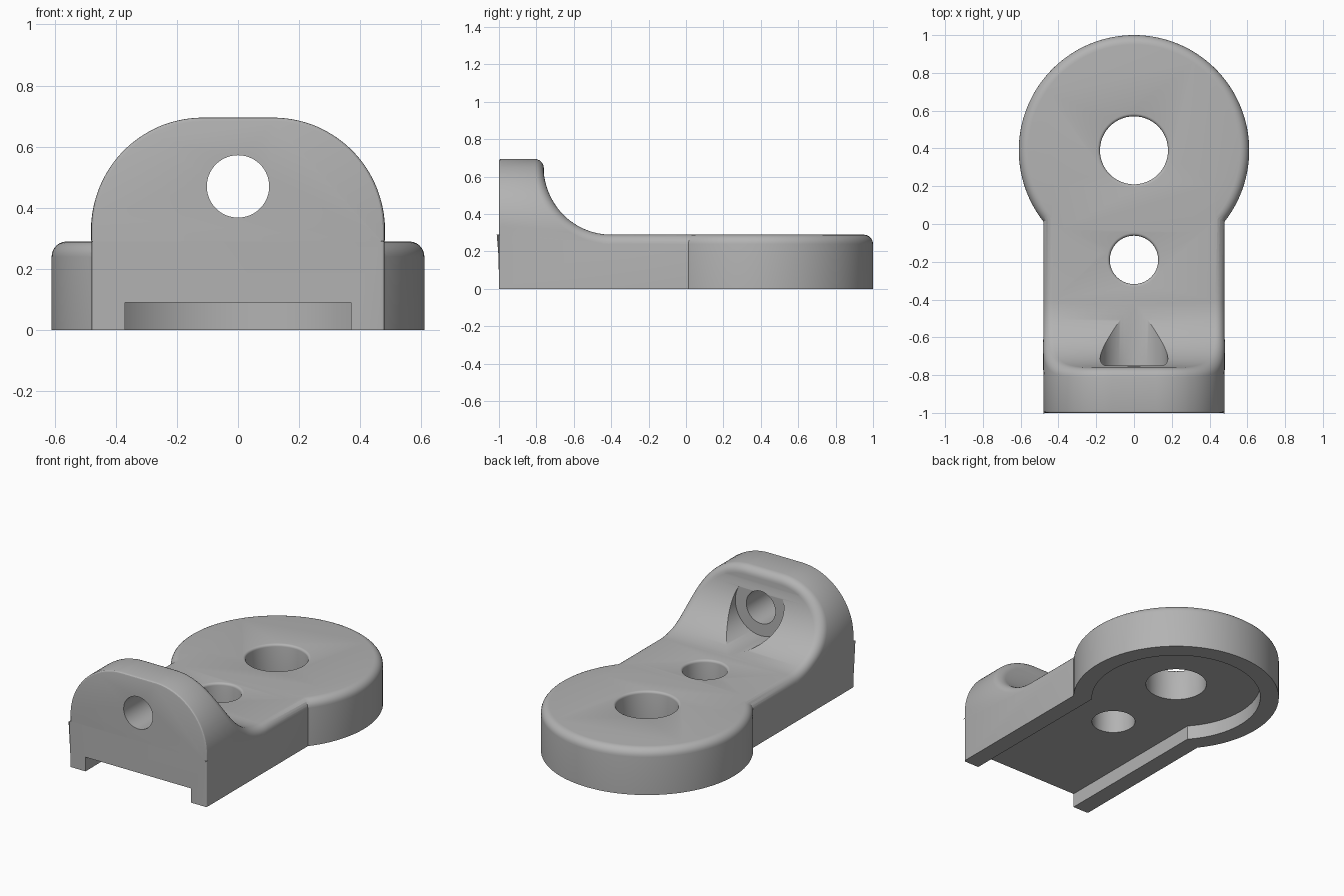
import bpy, bmesh
from math import sin, cos, pi, asin, sqrt
from mathutils import Matrix

old = bpy.data.objects.get("Cube")
if old:
    bpy.data.objects.remove(old)

# Material
grey = bpy.data.materials.new("plain_grey")
grey.use_nodes = True
colour = (0.45, 0.45, 0.45, 1)
grey.diffuse_color = colour
grey.node_tree.nodes["Principled BSDF"].inputs["Base Color"].default_value = colour

# Main dimensions
PLATE, HALF, FILLET = 0.29, 0.48, 0.05
SWEEP, SWEEP_Y = 0.36, -0.4          # concave sweep behind the lug
ARCH, ARCH_X, ARCH_Z = 0.365, 0.115, 0.33
DISC_Y, DISC_R = 0.39, 0.61


def finish(name, bm):
    bmesh.ops.recalc_face_normals(bm, faces=bm.faces)
    mesh = bpy.data.meshes.new(name)
    bm.to_mesh(mesh)
    bm.free()
    mesh.materials.append(grey)
    obj = bpy.data.objects.new(name, mesh)
    bpy.context.collection.objects.link(obj)
    return obj


def lathe(name, profile, matrix, steps=96):
    """Closed solid of revolution from (radius, height) points."""
    bm = bmesh.new()
    rings = [[bm.verts.new((r * cos(2 * pi * k / steps), r * sin(2 * pi * k / steps), h))
              for k in range(steps)] for r, h in profile]
    for a, b in zip(rings, rings[1:]):
        for k in range(steps):
            n = (k + 1) % steps
            bm.faces.new((a[k], a[n], b[n], b[k]))
    bm.faces.new(rings[0])
    bm.faces.new(rings[-1])
    bm.transform(matrix)
    return finish(name, bm)


def boolean(target, tool, operation):
    mod = target.modifiers.new(tool.name, 'BOOLEAN')
    mod.operation, mod.solver, mod.object = operation, 'EXACT', tool
    bpy.context.view_layer.objects.active = target
    bpy.ops.object.modifier_apply(modifier=mod.name)
    bpy.data.objects.remove(tool)


def arch_width(z):
    if z <= ARCH_Z:
        return HALF
    return ARCH_X + sqrt(ARCH ** 2 - (z - ARCH_Z) ** 2)


# Arm with the upright lug: one edge chain runs along the plate, up the sweep, over the arch
sweep = []
for i in range(33):
    a = pi / 2 * i / 32
    z = PLATE + SWEEP * (1 - cos(a))
    sweep.append((arch_width(z), SWEEP_Y - SWEEP * sin(a), z))
start = asin((PLATE + SWEEP - ARCH_Z) / ARCH)
cap = []
for i in range(1, 11):
    a = start + (pi / 2 - start) * i / 10
    cap.append((ARCH_X + ARCH * cos(a), SWEEP_Y - SWEEP, ARCH_Z + ARCH * sin(a)))

bm = bmesh.new()
sides = []
for s in (1, -1):
    chain = [bm.verts.new((s * x, y, z)) for x, y, z in sweep + cap]
    front = [bm.verts.new((s * x, -1, z)) for x, y, z in sweep + cap]
    end, foot, toe = [bm.verts.new((s * HALF, y, z)) for y, z in ((0.2, PLATE), (0.2, 0), (-1, 0))]
    bm.faces.new((foot, toe, front[0], chain[0], end))
    for i in range(len(chain) - 1):
        bm.faces.new((chain[i], front[i], front[i + 1], chain[i + 1]))
    sides.append((chain, front, end, foot, toe))
(rc, rf, re, rb, rt), (lc, lf, le, lb, lt) = sides
n = len(sweep)
bm.faces.new((re, rc[0], lc[0], le))
for i in range(n - 1):
    bm.faces.new((rc[i], rc[i + 1], lc[i + 1], lc[i]))
bm.faces.new(rc[n - 1:] + lc[n - 1:][::-1])
bm.faces.new((rc[-1], rf[-1], lf[-1], lc[-1]))
bm.faces.new([rt] + rf + lf[::-1] + [lt])
bm.faces.new((rb, rt, lt, lb))
bm.faces.new((rb, re, le, lb))
bmesh.ops.recalc_face_normals(bm, faces=bm.faces)
path = [re] + rc + lc[::-1] + [le]
rim = [bm.edges.get(pair) for pair in zip(path, path[1:])]
bmesh.ops.bevel(bm, geom=rim, offset=FILLET, offset_type='OFFSET', segments=6,
                profile=0.5, affect='EDGES', clamp_overlap=False)
face_rim = [e for e in bm.edges if all(v.co.y < -0.999 for v in e.verts)
            and any(v.co.z > 0.01 for v in e.verts)]
bmesh.ops.bevel(bm, geom=face_rim, offset=0.012, offset_type='OFFSET', segments=3,
                profile=0.5, affect='EDGES', clamp_overlap=False)
bracket = finish("bracket", bm)

# Round end with a softened upper rim
at_disc = Matrix.Translation((0, DISC_Y, 0))
profile = [(DISC_R, 0)]
for i in range(7):
    a = pi / 2 * i / 6
    profile.append((DISC_R - FILLET * (1 - cos(a)), PLATE - FILLET * (1 - sin(a))))
boolean(bracket, lathe("round_end", profile, at_disc, 128), 'UNION')

# Recess underneath, open at the front
boolean(bracket, lathe("round_recess", [(0.5, -0.1), (0.5, 0.09)], at_disc, 128), 'DIFFERENCE')
bm = bmesh.new()
bmesh.ops.create_cube(bm, size=1, matrix=Matrix.Translation((0, -0.4, -0.005))
                      @ Matrix.Diagonal((0.74, 1.4, 0.19, 1)))
boolean(bracket, finish("arm_recess", bm), 'DIFFERENCE')

# Upright holes with a small rounded lip
LIP = 0.015
for name, y, r in (("large_hole", DISC_Y, 0.18), ("small_hole", -0.19, 0.128)):
    profile = [(r, -0.1)]
    for i in range(5):
        a = pi / 2 * i / 4
        profile.append((r + LIP * (1 - cos(a)), PLATE - LIP * (1 - sin(a))))
    profile.append((r + LIP, PLATE + 0.1))
    boolean(bracket, lathe(name, profile, Matrix.Translation((0, y, 0))), 'DIFFERENCE')

# Lug hole and the flat seat cut around it
along_y = Matrix.Translation((0, 0, 0.47)) @ Matrix.Rotation(-pi / 2, 4, 'X')
boolean(bracket, lathe("seat_cut", [(0.179, -0.75), (0.179, -0.3)], along_y), 'DIFFERENCE')
boolean(bracket, lathe("lug_hole", [(0.102, -1.1), (0.102, -0.6)], along_y), 'DIFFERENCE')

# Smooth curved surfaces, crisp edges
bpy.ops.object.select_all(action='DESELECT')
bracket.select_set(True)
bpy.context.view_layer.objects.active = bracket
bpy.ops.object.shade_smooth_by_angle(angle=0.5)
